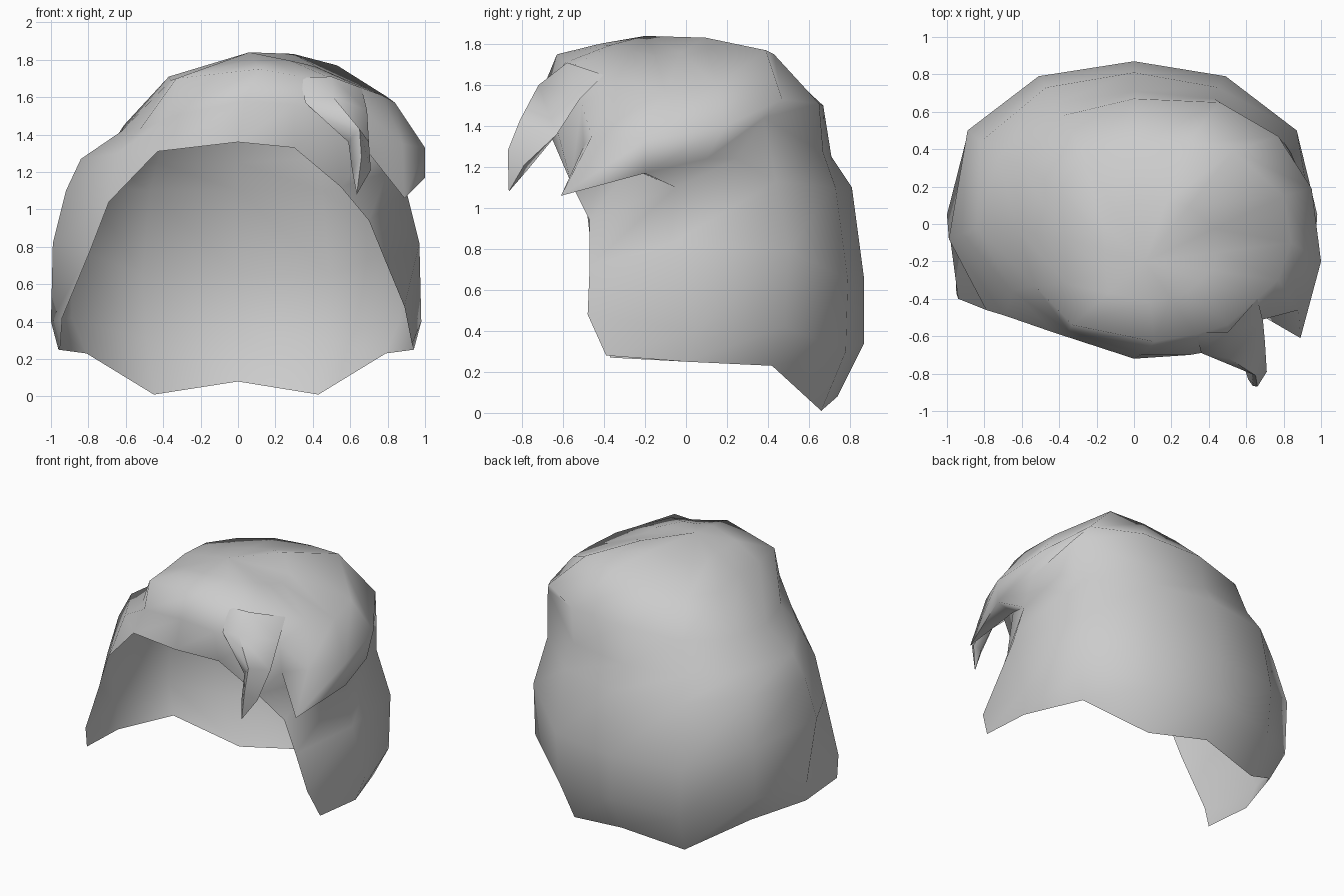
import bpy, bmesh, math
from mathutils import Vector

cube = bpy.data.objects.get("Cube")
if cube:
    bpy.data.objects.remove(cube, do_unlink=True)

grey = bpy.data.materials.new("light_grey")
grey.use_nodes = True
colour = (0.6, 0.6, 0.6, 1)
grey.diffuse_color = colour
grey.node_tree.nodes["Principled BSDF"].inputs["Base Color"].default_value = colour


def finish(name, bm):
    """Turn a bmesh into a smooth shaded object."""
    bmesh.ops.recalc_face_normals(bm, faces=bm.faces)
    mesh = bpy.data.meshes.new(name)
    bm.to_mesh(mesh)
    bm.free()
    mesh.materials.append(grey)
    ob = bpy.data.objects.new(name, mesh)
    bpy.context.collection.objects.link(ob)
    bpy.ops.object.select_all(action='DESELECT')
    ob.select_set(True)
    bpy.context.view_layer.objects.active = ob
    bpy.ops.object.shade_smooth_by_angle(angle=math.radians(75))
    return ob


def loft(bm, rows, closed):
    """Join neighbouring rows of vertices with quads."""
    for a, b in zip(rows, rows[1:]):
        n = len(a)
        for i in range(n if closed else n - 1):
            j = (i + 1) % n
            bm.faces.new((a[i], a[j], b[j], b[i]))


def fan(bm, centre, ring):
    """Join a vertex to each pair of neighbours in a list of vertices."""
    for a, b in zip(ring, ring[1:]):
        bm.faces.new((centre, a, b))


# Lower layer: half columns from the front edge round to the back centre, hem upward
half = [
    [(.93, -.39, .28), (.89, -.48, .48), (.79, -.47, .72), (.70, -.47, .94)],
    [(.94, 0, .25), (.98, .05, .40), (.97, -.08, .82), (.90, -.05, 1.10)],
    [(.79, .42, .23), (.87, .48, .42), (.87, .50, .80), (.80, .44, 1.13)],
    [(.43, .66, .01), (.47, .78, .30), (.49, .79, .65), (.45, .73, 1.10)],
    [(0, .74, .08), (0, .87, .34), (0, .87, .65), (0, .81, 1.10)],
]
right_front = [(-.95, -.37, .27), (-.94, -.40, .42), (-.79, -.46, .78), (-.69, -.49, 1.04)]
columns = half + [[(-x - .02, y, z) for x, y, z in c] for c in half[3:0:-1]] + [right_front]

# Top layer rings, from the right end of the fringe anticlockwise
hem = [(-.43, -.58, 1.31), (0, -.72, 1.36), (.30, -.65, 1.33), (.55, -.56, 1.12),
       (.70, -.50, 1.30), (.89, -.61, 1.06), (1.0, -.20, 1.17), (.96, .10, 1.24),
       (.84, .38, 1.44), (.43, .67, 1.27), (0, .71, 1.25), (-.43, .64, 1.25),
       (-.73, .35, 1.26), (-.84, -.02, 1.27), (-.65, -.36, 1.30)]
mid = [(-.35, -.57, 1.50), (.04, -.70, 1.58), (.30, -.70, 1.56), (.52, -.66, 1.50),
       (.69, -.51, 1.51), (.88, -.46, 1.35), (1.0, -.20, 1.33), (.95, .19, 1.40),
       (.77, .47, 1.53), (.46, .65, 1.51), (0, .67, 1.50), (-.38, .58, 1.47),
       (-.61, .32, 1.45), (-.62, -.03, 1.42), (-.53, -.33, 1.42)]
shoulder = [(-.33, -.54, 1.70), (.11, -.63, 1.75), (.33, -.59, 1.71), (.50, -.54, 1.70),
            (.66, -.40, 1.65), (.77, -.30, 1.61), (.84, -.10, 1.57), (.80, .15, 1.60),
            (.53, .39, 1.77), (.28, .43, 1.75), (0, .42, 1.73), (-.27, .36, 1.68),
            (-.39, .19, 1.68), (-.37, -.08, 1.71), (-.36, -.32, 1.69)]
crown = Vector((.06, -.20, 1.84))
upper = [Vector(p).lerp(crown, .5) for p in shoulder]
for p in upper:
    p.z += max(0, .09 * p.x)  # fuller on the swept side

bm = bmesh.new()
skirt = [[bm.verts.new(p) for p in c] for c in columns]
loft(bm, skirt, False)
rings = [[bm.verts.new(p) for p in r] for r in (hem, mid, shoulder, upper)]
loft(bm, rings, True)
fan(bm, bm.verts.new(crown), rings[3] + rings[3][:1])

# Recessed underside of the overhanging left side lock
cap = rings[0] + rings[0][:1]
front, side, rear = (skirt[s][-1] for s in range(3))
fan(bm, bm.verts.new((.80, -.28, 1.20)), [side, front] + cap[3:7] + [side])
fan(bm, bm.verts.new((.84, .25, 1.24)), [side] + cap[7:9] + [rear, side])
bm.faces.new((side, cap[6], cap[7]))

# Join the rest of the lower layer to the top layer
for s in range(2, 8):
    bm.faces.new((skirt[s][-1], cap[s + 6], cap[s + 7], skirt[s + 1][-1]))
bm.faces.new((skirt[8][-1], cap[14], cap[15]))
finish("hair_shell", bm)

# Pointed lock flowing out of the fringe
bm = bmesh.new()
sections = [
    [(.33, -.58, 1.705), (.50, -.58, 1.71), (.66, -.40, 1.65), (.50, -.45, 1.62)],
    [(.36, -.69, 1.57), (.51, -.72, 1.60), (.69, -.52, 1.53), (.52, -.60, 1.48)],
    [(.59, -.77, 1.36), (.65, -.81, 1.43), (.70, -.63, 1.36), (.64, -.66, 1.34)],
    [(.61, -.83, 1.21), (.66, -.87, 1.28), (.71, -.79, 1.21), (.66, -.77, 1.19)],
]
rows = [[bm.verts.new(p) for p in s] for s in sections]
loft(bm, rows, True)
fan(bm, bm.verts.new((.635, -.865, 1.08)), rows[-1] + rows[-1][:1])
finish("fringe_lock", bm)
